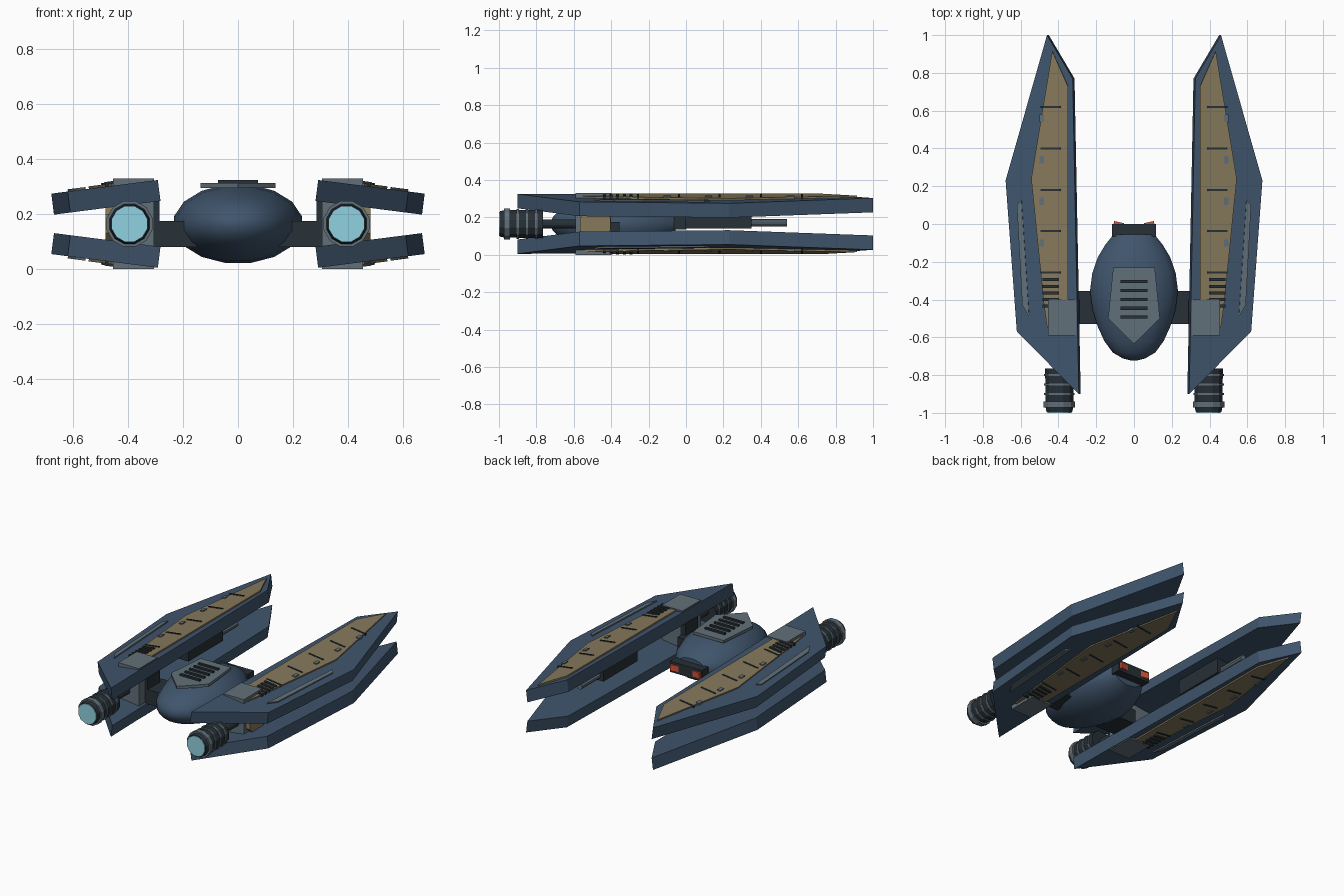
import bpy, bmesh, math
from mathutils import Matrix, Vector

if "Cube" in bpy.data.objects:
    bpy.data.objects.remove(bpy.data.objects["Cube"])

MID = 0.165                       # height of the horizontal symmetry plane
TILT = Matrix.Translation((0.29, 0, 0.325)) @ Matrix.Rotation(math.radians(7.3), 4, 'Y') \
    @ Matrix.Translation((-0.29, 0, 0))
ONE = [(1, 1)]
SIDES = [(1, 1), (-1, 1)]
ALL = [(1, 1), (-1, 1), (1, -1), (-1, -1)]


def material(name, rgb):
    m = bpy.data.materials.new(name)
    m.diffuse_color = (*rgb, 1)
    m.use_nodes = True
    m.node_tree.nodes["Principled BSDF"].inputs["Base Color"].default_value = m.diffuse_color
    return m


BLUE = material("hull_blue", (0.05, 0.09, 0.15))
GOLD = material("panel_gold", (0.24, 0.19, 0.105))
GREY = material("plate_grey", (0.12, 0.16, 0.19))
DARK = material("dark_metal", (0.02, 0.03, 0.038))
CYAN = material("engine_glow", (0.28, 0.64, 0.75))
RED = material("tail_light", (0.65, 0.08, 0.04))


def finish(name, bm, mat, copies=ONE, matrix=Matrix(), smooth=False):
    """Make one object per mirrored copy: (x sign, z sign about MID)."""
    bm.transform(matrix)
    for sx, sz in copies:
        b = bm.copy()
        for v in b.verts:
            v.co.x *= sx
            v.co.z = MID + sz * (v.co.z - MID)
        bmesh.ops.recalc_face_normals(b, faces=b.faces)
        label = name
        if len(copies) > 1:
            label += "_right" if sx > 0 else "_left"
        if len(copies) > 2:
            label += "_upper" if sz > 0 else "_lower"
        me = bpy.data.meshes.new(label)
        b.to_mesh(me)
        b.free()
        me.materials.append(mat)
        ob = bpy.data.objects.new(label, me)
        bpy.context.collection.objects.link(ob)
        if smooth:
            bpy.ops.object.select_all(action='DESELECT')
            ob.select_set(True)
            bpy.context.view_layer.objects.active = ob
            bpy.ops.object.shade_smooth_by_angle(angle=math.radians(40))
    bm.free()


def add_box(bm, x0, x1, y0, y1, z0, z1):
    m = Matrix.Translation(((x0 + x1) / 2, (y0 + y1) / 2, (z0 + z1) / 2)) \
        @ Matrix.Diagonal((x1 - x0, y1 - y0, z1 - z0, 1))
    bmesh.ops.create_cube(bm, size=1, matrix=m)


def boxes(name, mat, dims, **kw):
    bm = bmesh.new()
    for d in dims:
        add_box(bm, *d)
    finish(name, bm, mat, **kw)


def prism(name, mat, outline, z0, z1, **kw):
    bm = bmesh.new()
    low = [bm.verts.new((x, y, z0)) for x, y in outline]
    f = bm.faces.new(low)
    new = bmesh.ops.extrude_face_region(bm, geom=[f])["geom"]
    bmesh.ops.translate(bm, vec=(0, 0, z1 - z0),
                        verts=[v for v in new if isinstance(v, bmesh.types.BMVert)])
    finish(name, bm, mat, **kw)


def lathe(name, mat, profile, centre, n=12, squash=1.0, turn=0.0, **kw):
    """Revolve (y, radius) points round the y axis; ends are capped."""
    bm = bmesh.new()
    rings = []
    for y, r in profile:
        rings.append([bm.verts.new((r * math.cos(t), y, r * squash * math.sin(t)))
                      for t in [2 * math.pi * (i + 0.5) / n for i in range(n)]])
    for a, b in zip(rings, rings[1:]):
        for i in range(n):
            j = (i + 1) % n
            bm.faces.new((a[i], a[j], b[j], b[i]))
    bm.faces.new(rings[0])
    bm.faces.new(rings[-1])
    m = Matrix.Translation(centre) @ Matrix.Rotation(turn, 4, 'Z')
    finish(name, bm, mat, matrix=m, **kw)


# Fuselage pod
pod = [(-0.722, 0.02), (-0.712, 0.06), (-0.68, 0.115), (-0.62, 0.16), (-0.545, 0.195),
       (-0.45, 0.225), (-0.35, 0.237), (-0.26, 0.225), (-0.175, 0.195),
       (-0.11, 0.155), (-0.055, 0.11)]
lathe("fuselage_pod", BLUE, pod, (0, 0, MID), n=16, squash=0.612, smooth=True)

# Top hatch with vents
prism("top_hatch", GREY, [(-0.11, -0.23), (0.11, -0.23), (0.137, -0.5), (0, -0.635),
                          (-0.137, -0.5)], 0.295, 0.313)
boxes("hatch_vents", DARK, [(-0.072, 0.072, y - 0.008, y + 0.008, 0.308, 0.324)
                            for y in (-0.305, -0.352, -0.399, -0.446, -0.493)])

# Tail block and lights
boxes("tail_block", DARK, [(-0.117, 0.117, -0.065, 0.0, 0.135, 0.205)])
bm = bmesh.new()
add_box(bm, -0.027, 0.027, -0.008, 0.008, -0.02, 0.02)
finish("tail_light", bm, RED, SIDES,
       Matrix.Translation((0.08, 0.002, 0.17)) @ Matrix.Rotation(math.radians(12), 4, 'Z'))

# Wing pylons and hubs
boxes("pylon", DARK, [(0.15, 0.31, -0.53, -0.355, 0.08, 0.175),
                      (0.285, 0.32, -0.53, -0.40, 0.08, 0.25)], copies=SIDES)
boxes("wing_hub", GREY, [(0.305, 0.455, -0.59, -0.40, 0.0, 0.33)], copies=SIDES)
lathe("hub_cap", GOLD, [(-0.04, 0.088), (0.0, 0.088)], (0.482, -0.485, MID), n=8,
      turn=-math.pi / 2, copies=SIDES)

# Blades: two per side, tilted and mirrored
prism("blade", BLUE, [(0.462, 1.0), (0.683, 0.23), (0.623, -0.57), (0.292, -0.90),
                      (0.325, 0.77)], -0.077, 0, copies=ALL, matrix=TILT)
prism("blade_panel", GOLD, [(0.433, 0.915), (0.545, 0.24), (0.478, -0.42), (0.46, -0.55),
                            (0.35, -0.55), (0.35, 0.73)], -0.01, 0.009,
      copies=ALL, matrix=TILT)
prism("edge_strip", GREY, [(0.597, 0.125), (0.622, 0.10), (0.593, -0.43), (0.557, -0.49)],
      -0.01, 0.008, copies=ALL, matrix=TILT)
boxes("panel_seams", DARK, [(0.39, 0.495, y - 0.005, y + 0.005, 0, 0.013)
                            for y in (0.62, 0.40, 0.18, -0.038, -0.256)],
      copies=ALL, matrix=TILT)
boxes("panel_studs", GREY, [(0.477, 0.499, y - 0.019, y + 0.019, 0, 0.015)
                            for y in (0.56, 0.34, 0.12, -0.10)],
      copies=ALL, matrix=TILT)
boxes("panel_louvers", DARK, [(0.40, 0.485, y - 0.008, y + 0.008, 0, 0.017)
                              for y in (-0.295, -0.33, -0.365, -0.40, -0.435)],
      copies=ALL, matrix=TILT)

# Engines
lathe("engine_body", DARK, [(-0.995, 0.070), (-0.97, 0.076), (-0.765, 0.078)],
      (0.395, 0, MID), copies=SIDES)
lathe("engine_shaft", DARK, [(-0.77, 0.025), (-0.58, 0.025)], (0.395, 0, MID), copies=SIDES)
lathe("engine_glow", CYAN, [(-1.0, 0.066), (-0.985, 0.066)], (0.395, 0, MID), copies=SIDES)
lathe("engine_rim", GREY, [(-0.972, 0.086), (-0.94, 0.086)], (0.395, 0, MID), copies=SIDES)
for k, y in enumerate((-0.90, -0.85, -0.80)):
    lathe(f"engine_band_{k + 1}", GREY, [(y - 0.006, 0.083), (y + 0.006, 0.083)],
          (0.395, 0, MID), copies=SIDES)

# Guns slung between the blades
boxes("gun_housing", DARK, [(0.355, 0.435, -0.005, 0.35, 0.14, 0.24)], copies=SIDES)
lathe("gun_barrel", GREY, [(0.33, 0.02), (0.54, 0.02)], (0.395, 0, 0.17), n=10, copies=SIDES)
